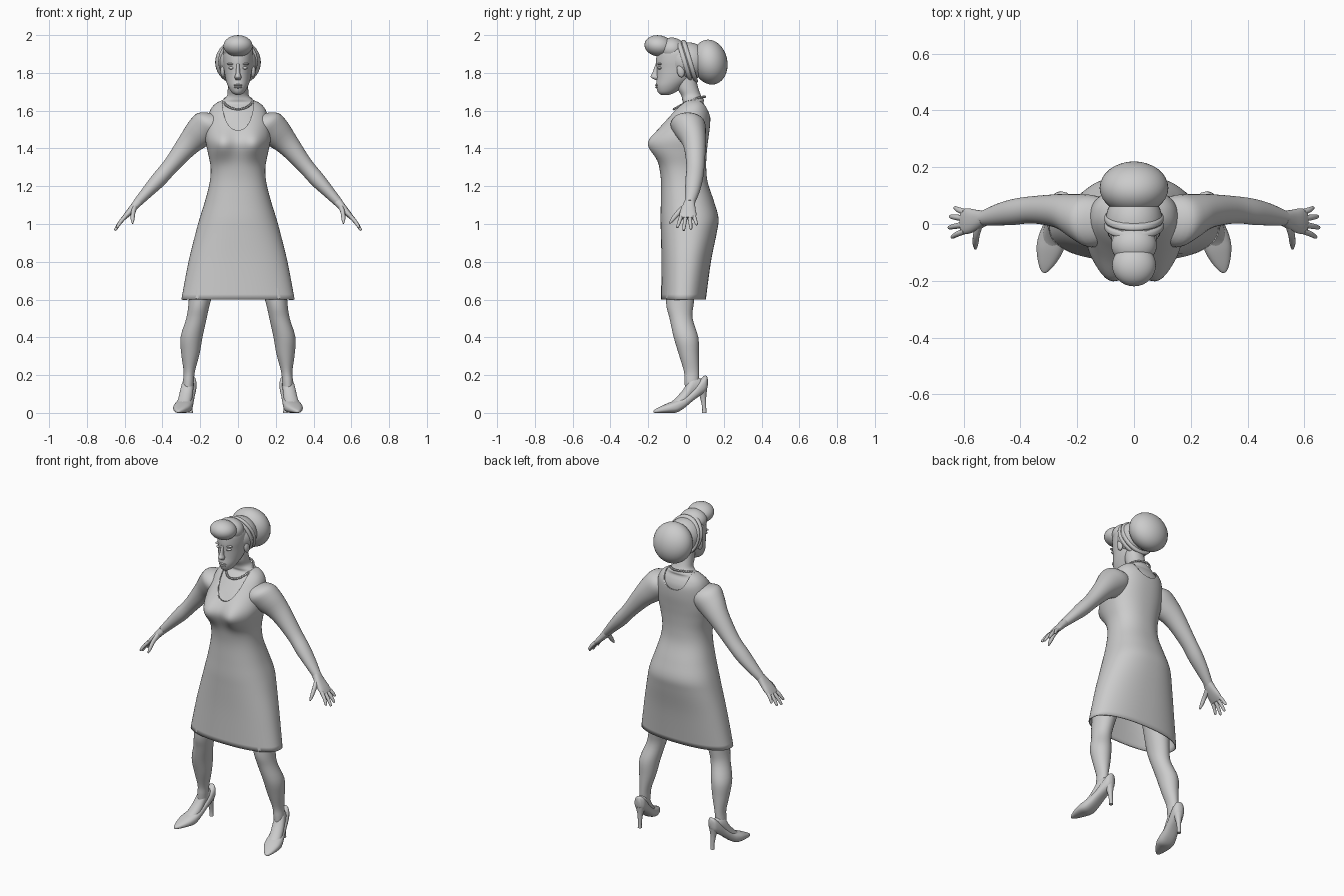
import bpy, bmesh, math
from mathutils import Vector, Matrix

X, Y, Z = Vector((1, 0, 0)), Vector((0, 1, 0)), Vector((0, 0, 1))


def finish(bm, name, mirror):
    bmesh.ops.recalc_face_normals(bm, faces=bm.faces)
    me = bpy.data.meshes.new(name)
    bm.to_mesh(me)
    bm.free()
    for p in me.polygons:
        p.use_smooth = True
    me.set_sharp_from_angle(angle=math.radians(50))
    ob = bpy.data.objects.new(name, me)
    bpy.context.collection.objects.link(ob)
    if mirror:
        ob.modifiers.new("mirror", 'MIRROR')
    return ob


def spline(rows, steps):
    """Catmull-Rom through rows of numbers."""
    out = []
    for i in range(len(rows) - 1):
        p0, p1, p2, p3 = (rows[max(i - 1, 0)], rows[i], rows[i + 1], rows[min(i + 2, len(rows) - 1)])
        for s in range(steps):
            t = s / steps
            out.append([b + .5 * t * (c - a + t * (2 * a - 5 * b + 4 * c - d + t * (3 * (b - c) + d - a)))
                        for a, b, c, d in zip(p0, p1, p2, p3)])
    return out + [list(rows[-1])]


def tube(name, rows, u, v, n=32, power=2, steps=4, cap=True, mirror=False, mat=None, warp=None):
    """Loft of (x, y, z, radius along u, radius along v) sections."""
    bm = bmesh.new()
    rings = []
    for x, y, z, ru, rv in spline(rows, steps):
        ring = []
        for k in range(n):
            c, s = math.cos(math.tau * k / n), math.sin(math.tau * k / n)
            c = math.copysign(abs(c) ** (2 / power), c)
            s = math.copysign(abs(s) ** (2 / power), s)
            p = Vector((x, y, z)) + u * ru * c + v * rv * s
            if warp:
                p = warp(p, s)
            ring.append(bm.verts.new(mat @ p if mat else p))
        rings.append(ring)
    for a, b in zip(rings, rings[1:]):
        for k in range(n):
            bm.faces.new((a[k], a[(k + 1) % n], b[(k + 1) % n], b[k]))
    if cap:
        bm.faces.new(rings[0])
        bm.faces.new(rings[-1])
    return finish(bm, name, mirror)


def ball(name, c, r, mirror=False, tilt=0):
    bm = bmesh.new()
    m = Matrix.Translation(c) @ Matrix.Rotation(math.radians(tilt), 4, 'X') @ Matrix.Diagonal((*r, 1))
    bmesh.ops.create_uvsphere(bm, u_segments=32, v_segments=20, radius=1, matrix=m)
    return finish(bm, name, mirror)


# torso profile: z, front y, back y, half width
body = [(.60, -.132, .105, .30), (.80, -.13, .132, .262), (.95, -.133, .162, .225),
        (1.03, -.135, .172, .203), (1.12, -.133, .148, .175), (1.22, -.132, .115, .15),
        (1.30, -.14, .107, .145), (1.38, -.15, .11, .16), (1.45, -.15, .118, .173),
        (1.52, -.125, .127, .168), (1.58, -.085, .128, .155), (1.615, -.055, .118, .14),
        (1.64, -.03, .105, .115), (1.657, -.02, .095, .08), (1.68, -.025, .08, .058),
        (1.72, -.045, .065, .054), (1.78, -.05, .05, .052)]


def sections(rows, inset):
    return [(0, (f + b) / 2, z, w - i, (b - f) / 2 - i)
            for z, f, b, w in rows for i in [inset if z < 1.65 else 0]]


def bust(p, s):
    if s < 0:
        d = sum(math.exp(-((p.x - c) / .07) ** 2) for c in (-.085, .085))
        p.y -= .06 * d * min(1, -2 * s) * math.exp(-((p.z - 1.425) / .075) ** 2)
    return p


tube("torso_and_neck", sections(body[5:], .012), X, Y, 48, 2.2, warp=bust)

# dress shell with scooped neckline
dress = tube("dress", sections(body[:14], 0), X, Y, 64, 2.3, 5, cap=False, warp=bust)
sol = dress.modifiers.new("cloth", 'SOLIDIFY')
sol.thickness, sol.offset = .007, -1
for nm, y0, y1, depth in (("front", -.4, .031, .165), ("back", .03, .4, .10)):
    cut = tube(nm + "_neckline_cutter", [(0, y0, 1.662, .083, depth), (0, y1, 1.662, .083, depth)],
               X, Z, 48, 2.2, 1)
    cut.hide_render = True
    cut.hide_set(True)
    bo = dress.modifiers.new(nm, 'BOOLEAN')
    bo.operation, bo.solver, bo.object = 'DIFFERENCE', 'EXACT', cut

# arms and hands
up = Vector((.7, 0, .71))
tube("arm", [(.10, .01, 1.545, .075, .06), (.15, .01, 1.525, .092, .088), (.20, .025, 1.485, .08, .083),
             (.265, .045, 1.42, .06, .062), (.355, .05, 1.31, .048, .044), (.42, .043, 1.235, .046, .041),
             (.48, .033, 1.17, .038, .032), (.535, .02, 1.11, .026, .023)], Y, up, mirror=True)
nrm = Vector((.82, 0, .57))
tube("palm", [(.525, .02, 1.122, .026, .023), (.555, .013, 1.085, .037, .02),
              (.585, .01, 1.052, .045, .016), (.605, .008, 1.03, .043, .011)],
     Y, nrm, 24, 2.4, mirror=True)
for i, (y0, y1, tx) in enumerate(((.042, .056, .632), (.02, .026, .648), (-.002, -.012, .652), (-.025, -.045, .642))):
    tz = 1.04 - (tx - .6) * 1.42
    tube(f"finger_{i + 1}", [(.595, y0, 1.042, .011, .011), ((.6 + tx) / 2, (y0 + y1) / 2, (1.045 + tz) / 2, .01, .01),
                             (tx - .003, y1, tz + .004, .007, .007), (tx, y1, tz, .002, .002)],
         Y, nrm, 12, mirror=True)
tube("thumb", [(.545, .0, 1.09, .014, .02), (.555, -.04, 1.06, .012, .014),
               (.558, -.07, 1.025, .01, .011), (.558, -.088, 1.003, .004, .004)],
     X, Vector((0, .7, -.7)), 12, mirror=True)

# legs
tube("leg", [(.13, .0, .95, .085, .09), (.18, -.02, .72, .072, .082), (.205, -.032, .58, .057, .073),
             (.22, -.026, .50, .054, .061), (.246, .0, .40, .058, .065), (.252, .015, .31, .048, .053),
             (.258, .029, .22, .03, .04), (.262, .03, .17, .029, .038), (.265, .03, .12, .027, .035)],
     X, Y, mirror=True)

# feet and high-heeled shoes, toes turned out
turn = Matrix.Translation((.25, .1, 0)) @ Matrix.Rotation(math.radians(14), 4, 'Z') @ Matrix.Translation((0, -.1, 0))
tube("foot", [(0, .09, .14, .024, .035), (0, .03, .135, .032, .055), (0, -.02, .075, .037, .045),
              (0, -.07, .04, .036, .028), (0, -.1, .03, .03, .018)], X, Z, 24, mirror=True, mat=turn)
shoe = [(.113, .135, .19, .012), (.10, .11, .197, .03), (.07, .09, .172, .037), (.03, .062, .125, .039),
        (-.02, .022, .085, .044), (-.06, .001, .067, .049), (-.10, 0, .052, .046),
        (-.145, 0, .032, .03), (-.172, 0, .018, .014), (-.18, .003, .012, .004)]
tube("shoe", [(0, y, (a + b) / 2, w, (b - a) / 2) for y, a, b, w in shoe], X, Z, 32, 2.5, mirror=True, mat=turn)
tube("shoe_heel", [(0, .085, .13, .03, .027), (0, .09, .085, .017, .017), (0, .096, .03, .011, .011),
                   (0, .097, 0, .012, .012)], X, Y, 20, mirror=True, mat=turn)

# head and face
tube("head", [(0, -.11, 1.683, .012, .02), (0, -.102, 1.697, .034, .046), (0, -.085, 1.73, .053, .073),
              (0, -.06, 1.77, .066, .095), (0, -.045, 1.82, .074, .11), (0, -.04, 1.87, .08, .118),
              (0, -.04, 1.92, .076, .108), (0, -.03, 1.955, .045, .07)], X, Y, 40)
tube("nose", [(0, -.15, 1.85, .008, .01), (0, -.16, 1.80, .011, .018), (0, -.163, 1.778, .018, .024),
              (0, -.154, 1.763, .012, .01)], X, Y, 20)
ball("upper_lip", (0, -.152, 1.735), (.024, .012, .006))
ball("lower_lip", (0, -.151, 1.724), (.02, .012, .006))
ball("eye", (.033, -.138, 1.826), (.018, .012, .008), True)
ball("brow", (.034, -.139, 1.847), (.024, .012, .006), True)
ball("ear", (.08, -.028, 1.81), (.013, .02, .034), True, 10)

# hair: cap, front roll, rear bun, band
ball("hair_cap", (0, .01, 1.862), (.1, .11, .1))
ball("hair_front_roll", (0, -.145, 1.943), (.077, .075, .056), tilt=-8)
ball("hair_top", (0, -.075, 1.925), (.08, .07, .062))
ball("hair_bun", (0, .127, 1.857), (.121, .092, .12), tilt=12)
shear = Vector((0, -.3, 1))
for i, y in enumerate((-.02, .008)):
    tube(f"hair_band_{i + 1}", [(0, y, 1.862, .099, .106), (0, y + .006, 1.862, .104, .112),
                                (0, y + .018, 1.862, .104, .112), (0, y + .024, 1.862, .099, .106)],
         X, shear, 48)

# bead necklace
bm = bmesh.new()
for k in range(52):
    a = math.tau * k / 52
    f = (1 + math.cos(a)) / 2
    p = (.074 * math.sin(a), .018 - .082 * math.cos(a), 1.674 - .066 * f ** 1.5)
    bmesh.ops.create_icosphere(bm, subdivisions=2, radius=.0065, matrix=Matrix.Translation(p))
finish(bm, "bead_necklace", False)
